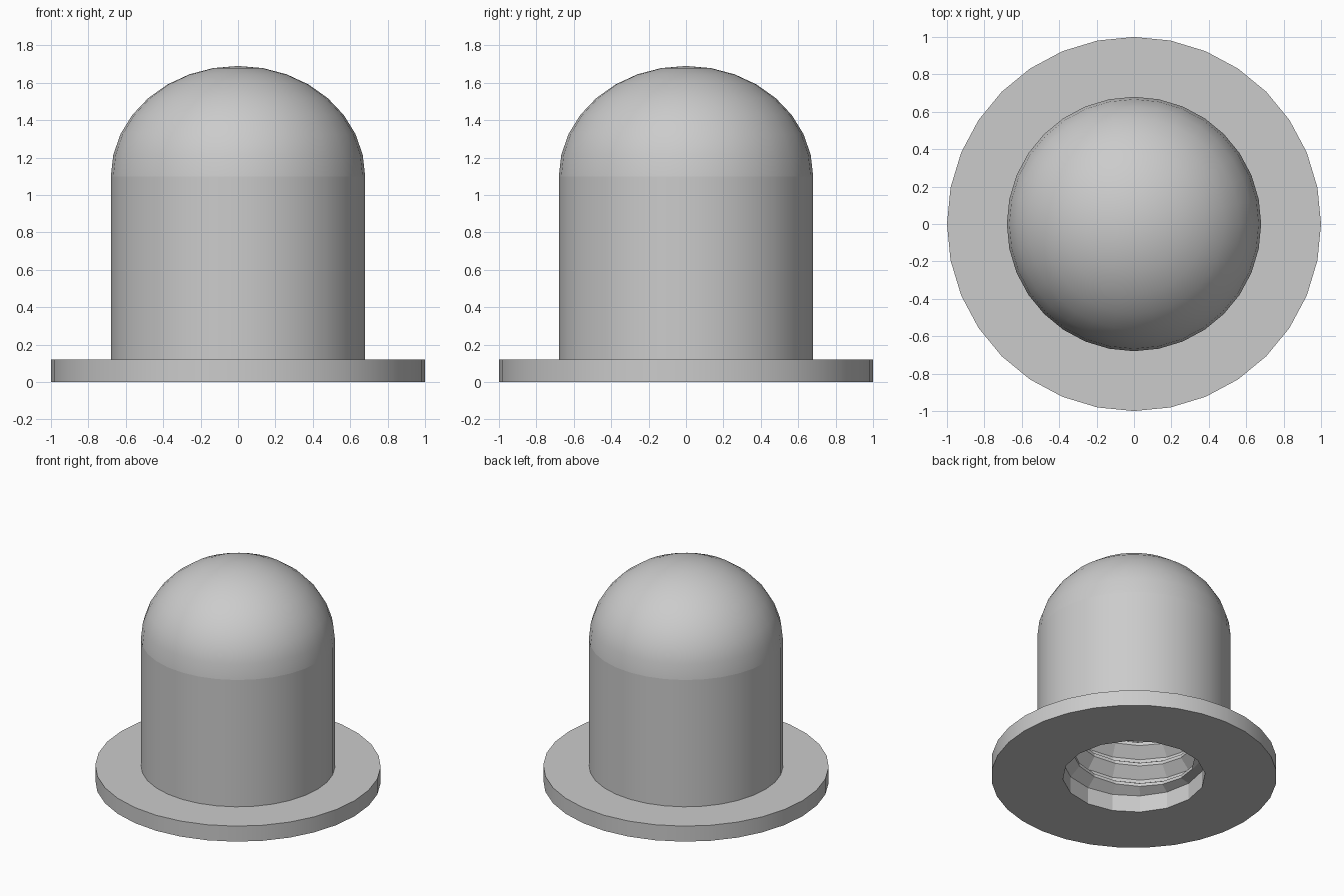
import bpy, bmesh, math

cube = bpy.data.objects.get("Cube")
if cube:
    bpy.data.objects.remove(cube)

SIDES, BORE_SIDES = 32, 16
FLANGE_R, FLANGE_H = 1.0, 0.12
BODY_R, BODY_TOP, TOP = 0.68, 1.1, 1.69
BORE_R, CREST_R, PITCH = 0.5, 0.43, 0.165
THREAD_LOW, THREAD_TOP = 0.13, 1.0

grey = bpy.data.materials.new("plain grey")
grey.use_nodes = True
colour = (0.6, 0.6, 0.6, 1)
grey.diffuse_color = colour
grey.node_tree.nodes["Principled BSDF"].inputs["Base Color"].default_value = colour


def finish(name, bm, smooth=None, outward=True):
    """Turn a bmesh into an object; smooth is an angle in degrees."""
    bmesh.ops.remove_doubles(bm, verts=bm.verts, dist=0.0005)
    bmesh.ops.recalc_face_normals(bm, faces=bm.faces)
    if not outward:
        bmesh.ops.reverse_faces(bm, faces=bm.faces)
    mesh = bpy.data.meshes.new(name)
    bm.to_mesh(mesh)
    bm.free()
    mesh.materials.append(grey)
    obj = bpy.data.objects.new(name, mesh)
    bpy.context.collection.objects.link(obj)
    if smooth:
        bpy.ops.object.select_all(action='DESELECT')
        obj.select_set(True)
        bpy.context.view_layer.objects.active = obj
        bpy.ops.object.shade_smooth_by_angle(angle=math.radians(smooth))
    return obj


def lathe(name, profile, smooth=30):
    """Spin a list of (radius, height) points around z."""
    bm = bmesh.new()
    verts = [bm.verts.new((r, 0, z)) for r, z in profile]
    edges = [bm.edges.new(pair) for pair in zip(verts, verts[1:])]
    bmesh.ops.spin(bm, geom=verts + edges, cent=(0, 0, 0), axis=(0, 0, 1),
                   angle=math.tau, steps=SIDES, use_duplicate=False)
    return finish(name, bm, smooth)


# Flange with a round opening underneath
bm = bmesh.new()


def ring(radius, z, sides):
    points = [(radius * math.cos(math.tau * i / sides),
               radius * math.sin(math.tau * i / sides), z) for i in range(sides)]
    verts = [bm.verts.new(p) for p in points]
    return verts, [bm.edges.new((verts[i - 1], verts[i])) for i in range(sides)]


outer_low, low_edges = ring(FLANGE_R, 0, SIDES)
outer_top, top_edges = ring(FLANGE_R, FLANGE_H, SIDES)
bore_low, bore_low_edges = ring(BORE_R, 0, BORE_SIDES)
neck_top, neck_edges = ring(BODY_R, FLANGE_H, SIDES)
for i in range(SIDES):
    bm.faces.new((outer_low[i - 1], outer_low[i], outer_top[i], outer_top[i - 1]))
    bm.faces.new((outer_top[i - 1], outer_top[i], neck_top[i], neck_top[i - 1]))
# Underside: each opening corner fans out to the two nearest rim edges
step = SIDES // BORE_SIDES
for i in range(BORE_SIDES):
    j = (i + 1) % BORE_SIDES
    rim = [outer_low[(i * step + k) % SIDES] for k in range(step + 1)]
    bm.faces.new([bore_low[j], bore_low[i]] + rim)
finish("flange", bm, 30)

# Cylindrical body and domed cap
lathe("body", [(BODY_R, FLANGE_H), (BODY_R, BODY_TOP)])
quarter = [math.pi / 2 * i / 8 for i in range(9)]
lathe("dome", [(BODY_R * math.cos(a), BODY_TOP + (TOP - BODY_TOP) * math.sin(a))
               for a in quarter])

# Bore with a helical inside thread
thread = [(0.0, BORE_R), (0.15, BORE_R), (0.6, CREST_R), (0.75, CREST_R)]
turns = math.ceil((THREAD_TOP - THREAD_LOW) / PITCH) + 1
bm = bmesh.new()
columns = []
for c in range(BORE_SIDES + 1):
    a = math.tau * c / BORE_SIDES
    column = [(BORE_R, 0.0), (BORE_R, THREAD_LOW)]
    for k in range(-1, turns):
        for part, radius in thread:
            z = THREAD_LOW + PITCH * (k + part + c / BORE_SIDES)
            if z <= THREAD_LOW or z >= THREAD_TOP:
                radius = BORE_R
            column.append((radius, min(max(z, THREAD_LOW), THREAD_TOP)))
    column += [(BORE_R, THREAD_TOP), (0, THREAD_TOP)]
    columns.append([bm.verts.new((r * math.cos(a), r * math.sin(a), z))
                    for r, z in column])
for left, right in zip(columns, columns[1:]):
    for i in range(len(left) - 1):
        bm.faces.new((left[i], right[i], right[i + 1], left[i + 1]))
bmesh.ops.dissolve_degenerate(bm, dist=0.0005, edges=bm.edges)
finish("threaded_bore", bm, outward=False)
